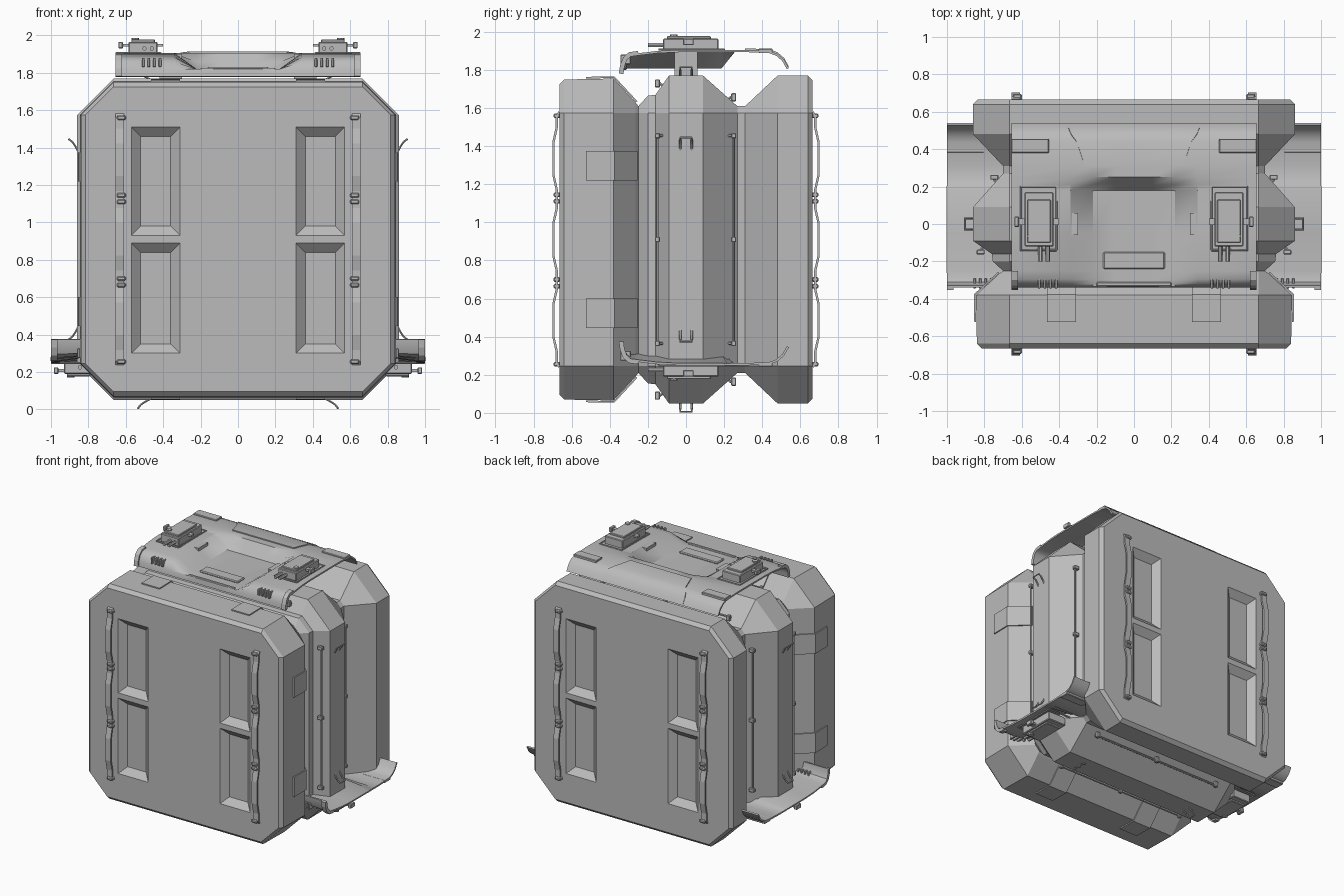
import bpy, bmesh, math
from mathutils import Matrix, Vector

if "Cube" in bpy.data.objects:
    bpy.data.objects.remove(bpy.data.objects["Cube"])

GREY = bpy.data.materials.new("grey_metal")
GREY.use_nodes = True
GREY.diffuse_color = (0.5, 0.5, 0.5, 1)
GREY.node_tree.nodes["Principled BSDF"].inputs["Base Color"].default_value = (0.5, 0.5, 0.5, 1)

MID = 0.91        # height of the body's axis
CORNER = 0.665    # where the octagon chamfers start
IDENT = Matrix.Identity(4)


def finish(name, bm, matrix=IDENT, smooth=False):
    bm.transform(matrix)
    bmesh.ops.recalc_face_normals(bm, faces=bm.faces[:])
    mesh = bpy.data.meshes.new(name)
    bm.to_mesh(mesh)
    bm.free()
    mesh.materials.append(GREY)
    ob = bpy.data.objects.new(name, mesh)
    bpy.context.collection.objects.link(ob)
    if smooth:
        bpy.context.view_layer.objects.active = ob
        bpy.ops.object.select_all(action='DESELECT')
        ob.select_set(True)
        bpy.ops.object.shade_smooth_by_angle(angle=math.radians(35))
    return ob


def loft(name, rings, matrix=IDENT, smooth=False):
    bm = bmesh.new()
    loops = [[bm.verts.new(p) for p in ring] for ring in rings]
    n = len(loops[0])
    for a, b in zip(loops, loops[1:]):
        for i in range(n):
            bm.faces.new((a[i], a[(i + 1) % n], b[(i + 1) % n], b[i]))
    bm.faces.new(loops[0])
    bm.faces.new(loops[-1])
    return finish(name, bm, matrix, smooth)


def rect(x0, x1, z0, z1, y):
    return [(x0, y, z0), (x1, y, z0), (x1, y, z1), (x0, y, z1)]


def box(name, xs, ys, zs, matrix=IDENT, bevel=0.0):
    bm = bmesh.new()
    size = [xs[1] - xs[0], ys[1] - ys[0], zs[1] - zs[0]]
    centre = Vector((sum(xs) / 2, sum(ys) / 2, sum(zs) / 2))
    bmesh.ops.create_cube(bm, size=1, matrix=Matrix.Translation(centre) @ Matrix.Diagonal((*size, 1)))
    if bevel:
        bmesh.ops.bevel(bm, geom=bm.edges[:], offset=bevel, segments=1, affect='EDGES')
    return finish(name, bm, matrix)


def tube(name, points, radius, matrix=IDENT, sides=8):
    bm = bmesh.new()
    curve = bpy.data.curves.new(name, 'CURVE')
    curve.dimensions = '3D'
    curve.bevel_depth, curve.bevel_resolution = radius, sides // 4 - 1
    curve.use_fill_caps = True
    spline = curve.splines.new('POLY')
    spline.points.add(len(points) - 1)
    for pt, co in zip(spline.points, points):
        pt.co = (*co, 1)
    temp = bpy.data.objects.new(name, curve)
    bm.from_mesh(temp.to_mesh())
    bpy.data.objects.remove(temp)
    bpy.data.curves.remove(curve)
    return finish(name, bm, matrix, True)


def ribbon(name, path, xs, thick, matrix=IDENT):
    """Strip of constant width following a (y, z) path; thickness goes along the path normal."""
    rings = []
    for i, (y, z) in enumerate(path):
        a, b = Vector(path[max(i - 1, 0)]), Vector(path[min(i + 1, len(path) - 1)])
        d = (b - a).normalized() * thick
        ny, nz = -d.y, d.x
        rings.append([(xs[0], y, z), (xs[1], y, z), (xs[1], y + ny, z + nz), (xs[0], y + ny, z + nz)])
    return loft(name, rings, matrix)


# Body: octagonal rings of varying reach, lofted front to back
reach = [(-0.665, 0.815), (-0.64, 0.84), (-0.38, 0.845), (-0.265, 0.72), (-0.25, 0.70),
         (-0.2, 0.755), (-0.16, 0.76), (-0.09, 0.86), (0.09, 0.86), (0.27, 0.70), (0.31, 0.70),
         (0.48, 0.86), (0.64, 0.86), (0.665, 0.835)]
rings = []
for y, h in reach:
    c = CORNER
    octagon = [(c, h), (h, c), (h, -c), (c, -h), (-c, -h), (-h, -c), (-h, c), (-c, h)]
    rings.append([(x, y, MID + z) for x, z in octagon])
body = loft("body", rings)

# Sloped pockets cut in the front and back faces
for face in (-1, 1):
    for side in (-1, 1):
        for z0, z1 in ((0.35, 0.84), (0.98, 1.46)):
            xa, xb = sorted((side * 0.36, side * 0.52))
            grow = 0.055
            cutter = loft("pocket_cutter", [
                rect(xa, xb, z0, z1, face * 0.62),
                rect(xa - grow, xb + grow, z0 - grow, z1 + grow, face * 0.67)])
            mod = body.modifiers.new("pocket", 'BOOLEAN')
            mod.object, mod.solver = cutter, 'EXACT'
            bpy.context.view_layer.objects.active = body
            bpy.ops.object.modifier_apply(modifier=mod.name)
            bpy.data.objects.remove(cutter)

# Wavy grab rails with clips, both faces
wave = [(0.69 if i % 4 in (1, 2) else 0.672) for i in range(12)]
heights = [1.5 - 0.425 * (i // 4) - (0, 0.08, 0.25, 0.33)[i % 4] for i in range(12)]
rail = [(0.66, 1.575), (0.672, 1.56)] + list(zip(wave, heights)) + [(0.672, 0.26), (0.66, 0.245)]
for face in (0, 1):
    turn = Matrix.Rotation(math.pi * face, 4, 'Z')
    for s in (-1, 1):
        ribbon("grab_rail", rail, sorted((s * 0.61, s * 0.655)), 0.012, turn)
        for z in (1.56, 1.145, 1.11, 0.7, 0.665, 0.255):
            box("rail_clip", sorted((s * 0.6, s * 0.648)), (0.66, 0.695), (z - 0.012, z + 0.012), turn, 0.006)

# Fittings repeated on all four sides of the body
for k in range(4):
    around = Matrix.Translation((0, 0, MID)) @ Matrix.Rotation(k * math.pi / 2, 4, 'Y')
    for s in (-1, 1):
        # strap plates wrapping the front shell
        ribbon("strap_plate", [(-0.525, 0.845), (-0.38, 0.848), (-0.262, 0.72)],
               sorted((s * 0.31, s * 0.465)), 0.009, around)
        # hooked handles on the middle ridge
        arc = [(0.47, 0.855), (0.495, 0.868), (0.52, 0.885), (0.535, 0.904)]
        path = [(s * x, -0.03, z) for x, z in arc] + [(s * x, 0.03, z) for x, z in reversed(arc)]
        tube("hook_handle", path, 0.006, around)
    # long rods standing off the ridge slopes
    for foot, top in (((-0.125, 0.81), (-0.15, 0.828)), ((0.225, 0.74), (0.25, 0.755))):
        tube("side_rod", [(-0.545, *foot), (-0.545, *top), (0.545, *top), (0.545, *foot)], 0.008, around)
        for x in (-0.545, 0, 0.545):
            box("rod_post", (x - 0.014, x + 0.014), (top[0] - 0.013, top[0] + 0.013),
                (top[1] - 0.03, top[1] + 0.013), around, 0.004)

# Saddle panel: curved sheet with a scoop open to the front
ARCH = [(-0.34, 1.78), (-0.335, 1.82), (-0.32, 1.86), (-0.295, 1.882), (-0.25, 1.888), (-0.15, 1.9),
        (-0.05, 1.905), (0.18, 1.906), (0.21, 1.906), (0.25, 1.906), (0.31, 1.906), (0.44, 1.9),
        (0.48, 1.885), (0.515, 1.855), (0.54, 1.81)]


def unit(v):
    return max(0.0, min(1.0, v))


def panel(name, xs, matrix=IDENT, lift=0.0, rows=ARCH, taper=0.0):
    bm = bmesh.new()
    grid = []
    for i, (y, z) in enumerate(rows):
        squeeze = 1 - taper * unit((0.5 - y) / 0.12)
        line = []
        for x in xs:
            depth = 0.087 * unit((0.34 - abs(x)) / 0.12) * unit((0.25 - y) / 0.07)
            line.append(bm.verts.new((x * squeeze, y, min(z, 1.906 - depth) + lift)))
        grid.append(line)
    for a, b in zip(grid, grid[1:]):
        for i in range(len(xs) - 1):
            bm.faces.new((a[i], a[i + 1], b[i + 1], b[i]))
    bmesh.ops.recalc_face_normals(bm, faces=bm.faces[:])
    if bm.faces[0].normal.z < 0:
        bmesh.ops.reverse_faces(bm, faces=bm.faces[:])
    bmesh.ops.solidify(bm, geom=bm.faces[:], thickness=0.012)
    return finish(name, bm, matrix, True)


def panel_end(s, m):
    """Equipment and trim at one end of a saddle panel."""
    def span(a, b):
        return sorted((s * a, s * b))
    ribbon("panel_edge_strip", ARCH[:5], span(0.62, 0.655), 0.012, m)
    box("device_box", span(0.43, 0.585), (-0.12, 0.17), (1.9, 1.965), m, 0.005)
    box("device_lid", span(0.445, 0.57), (-0.1, 0.13), (1.96, 1.978), m, 0.004)
    box("device_arm", span(0.40, 0.62), (-0.005, 0.03), (1.94, 1.955), m)
    box("device_knob", span(0.615, 0.64), (-0.015, 0.04), (1.93, 1.965), m, 0.004)
    tube("device_dial", [(s * 0.55, -0.065, 1.96), (s * 0.55, -0.065, 1.985)], 0.02, m, 12)
    for x in (0.46, 0.5):
        tube("device_pipe", [(s * x, -0.2, 1.93), (s * x, -0.11, 1.93)], 0.012, m)
    frame = [(0.415, -0.14), (0.605, -0.14), (0.605, 0.2), (0.415, 0.2), (0.415, -0.14)]
    tube("device_frame", [(s * x, y, 1.907) for x, y in frame], 0.006, m)
    box("rear_pad", span(0.455, 0.655), (0.38, 0.455), (1.89, 1.912), m, 0.004)
    for i in range(4):
        x = 0.41 + i * 0.03
        box("vent_fin", span(x, x + 0.014), (-0.345, -0.29), (1.83, 1.88), m, 0.003)


columns = [-0.655, -0.34, -0.22, -0.1, 0.1, 0.22, 0.34, 0.655]
panel("saddle_panel", columns)
panel("saddle_rear_tab", [-0.35, 0, 0.35], lift=0.008, rows=ARCH[-5:], taper=0.25)
box("scoop_grip", (-0.165, 0.165), (-0.24, -0.15), (1.815, 1.832), bevel=0.006)
box("scoop_lip", (-0.2, 0.2), (-0.335, -0.31), (1.8, 1.826), bevel=0.005)
for s in (-1, 1):
    panel_end(s, IDENT)
    box("saddle_mount", sorted((s * 0.3, s * 0.42)), (-0.06, 0.06), (1.76, 1.9))
    # lower wing: the end of the same panel, turned over and pushed outward
    flip = Matrix.Translation((s * 0.345, 0, 2.155)) @ Matrix.Diagonal((1, 1, -1, 1))
    panel("wing_panel", sorted((s * 0.26, s * 0.655)), flip)
    panel_end(s, flip)
